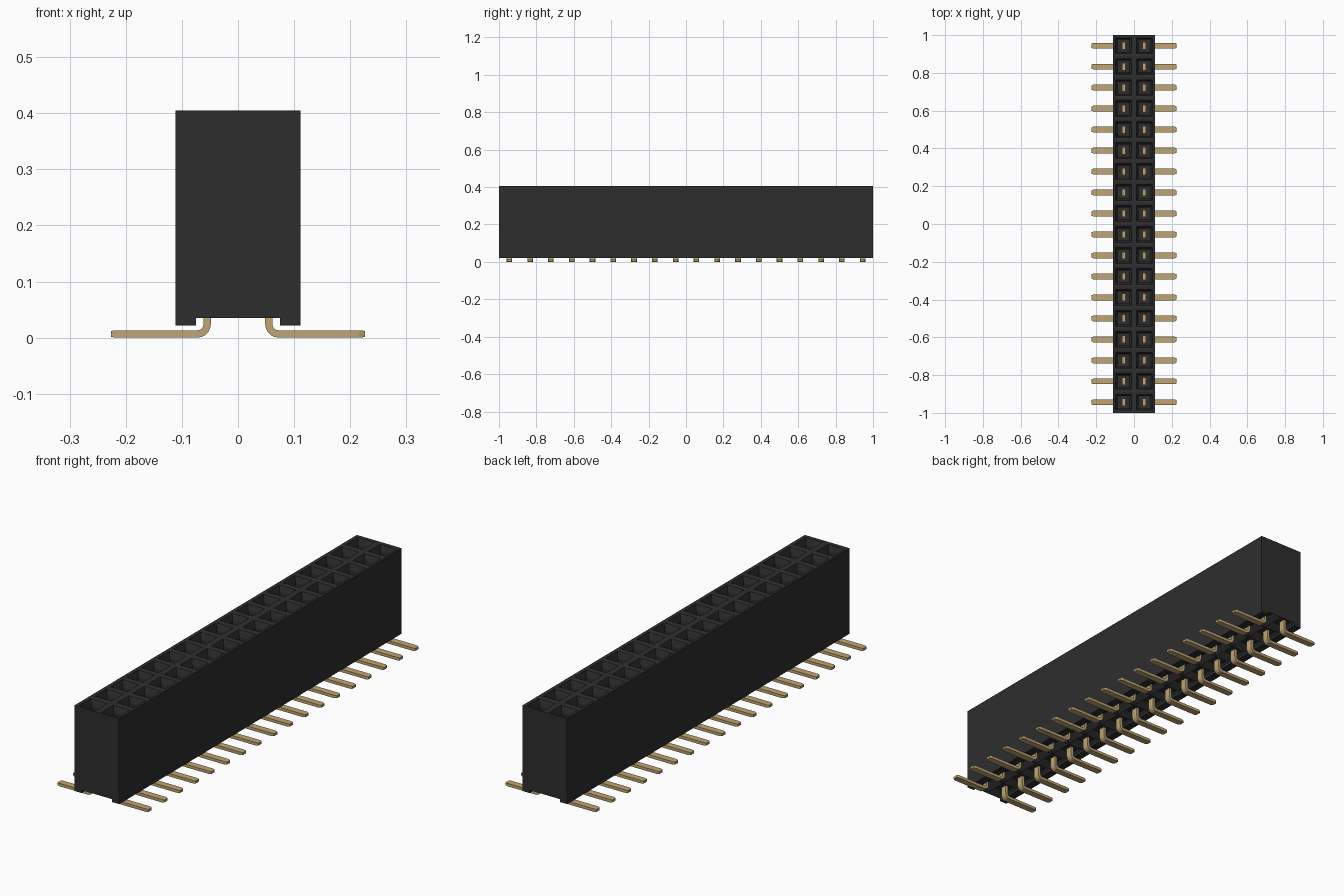
import bpy
import bmesh
import math
from mathutils import Matrix

ROWS = 18
HALF_W, TOP, BASE, RAIL_Z = 0.111, 0.405, 0.035, 0.022
PITCH = 2 / ROWS
COL_X = 0.055

cube = bpy.data.objects.get("Cube")
if cube:
    bpy.data.objects.remove(cube, do_unlink=True)


def material(name, rgb):
    mat = bpy.data.materials.new(name)
    mat.use_nodes = True
    mat.diffuse_color = (*rgb, 1)
    bsdf = next(n for n in mat.node_tree.nodes if n.type == "BSDF_PRINCIPLED")
    bsdf.inputs["Base Color"].default_value = (*rgb, 1)
    return mat


black = material("black plastic", (0.027, 0.027, 0.027))
gold = material("gold metal", (0.53, 0.375, 0.17))


def finish(bm, name, mat):
    bmesh.ops.recalc_face_normals(bm, faces=bm.faces)
    mesh = bpy.data.meshes.new(name)
    bm.to_mesh(mesh)
    bm.free()
    mesh.materials.append(mat)
    obj = bpy.data.objects.new(name, mesh)
    bpy.context.collection.objects.link(obj)
    return obj


def add_box(bm, x0, x1, y0, y1, z0, z1):
    place = Matrix.Translation(((x0 + x1) / 2, (y0 + y1) / 2, (z0 + z1) / 2))
    scale = Matrix.Diagonal((x1 - x0, y1 - y0, z1 - z0, 1))
    bmesh.ops.create_cube(bm, size=1, matrix=place @ scale)


def cell_grid(bm, z):
    # One square cell per contact position
    place = Matrix.Translation((0, 0, z)) @ Matrix.Diagonal((HALF_W, 1, 1, 1))
    verts = bmesh.ops.create_grid(bm, x_segments=2, y_segments=ROWS, size=1, matrix=place)["verts"]
    return list({f for v in verts for f in v.link_faces})


def sink(bm, cells, inset, dz):
    # Inset each cell and move its inner face by dz
    bmesh.ops.inset_individual(bm, faces=cells, thickness=inset)
    bmesh.ops.translate(bm, vec=(0, 0, dz), verts=list({v for f in cells for v in f.verts}))


# Housing: walls between a socketed top and a pocketed underside
bm = bmesh.new()
top_cells = cell_grid(bm, TOP)
rim = [e for e in bm.edges if e.is_boundary]
wall = bmesh.ops.extrude_edge_only(bm, edges=rim)["geom"]
bmesh.ops.translate(bm, vec=(0, 0, BASE - TOP),
                    verts=[g for g in wall if isinstance(g, bmesh.types.BMVert)])
bottom_cells = cell_grid(bm, BASE)
for f in bottom_cells:
    f.normal_flip()
bmesh.ops.remove_doubles(bm, verts=bm.verts, dist=0.0001)
sink(bm, top_cells, 0.02, -0.002)
sink(bm, top_cells, 0.012, -0.028)
sink(bm, top_cells, 0.0005, -0.28)
sink(bm, bottom_cells, 0.035, 0.025)
finish(bm, "housing", black)

# Rails under both long edges
for side, name in ((1, "left_rail"), (-1, "right_rail")):
    bm = bmesh.new()
    xs = sorted((side * 0.075, side * HALF_W))
    add_box(bm, *xs, -1, 1, RAIL_Z, BASE)
    finish(bm, name, black)


# Pin: bent strip profile extruded along y, with a tapered tip
THICK, STEM_X, TIP_X, INNER = 0.013, 0.0485, 0.226, 0.011


def bend(radius):
    cx, cz = STEM_X + THICK + INNER, THICK + INNER
    angles = [math.pi + i * math.pi / 10 for i in range(6)]
    return [(cx + radius * math.cos(a), cz + radius * math.sin(a)) for a in angles]


def add_pin(bm, y):
    shoulder = TIP_X - 0.01
    outer = [(STEM_X, 0.1)] + bend(INNER + THICK) + [(shoulder, 0), (TIP_X, 0.001)]
    inner = [(STEM_X + THICK, 0.1)] + bend(INNER) + [(shoulder, THICK), (TIP_X, THICK - 0.001)]
    loops = []
    for x_z in zip(outer, inner):
        (xo, zo), (xi, zi) = x_z
        half = 0.011 if xo == TIP_X else 0.015
        loops.append([bm.verts.new(p) for p in (
            (xo, y - half, zo), (xo, y + half, zo), (xi, y + half, zi), (xi, y - half, zi))])
    for a, b in zip(loops, loops[1:]):
        for i in range(4):
            j = (i + 1) % 4
            bm.faces.new((a[i], a[j], b[j], b[i]))
    bm.faces.new(loops[0])
    bm.faces.new(loops[-1])


for side, word in ((1, "left"), (-1, "right")):
    pins, contacts = bmesh.new(), bmesh.new()
    for row in range(ROWS):
        y = -1 + (row + 0.5) * PITCH
        add_pin(pins, y)
        # Two spring leaves joined by a base inside each socket
        for dx in (-0.011, 0.007):
            add_box(contacts, COL_X + dx, COL_X + dx + 0.004, y - 0.017, y + 0.017, 0.09, 0.33)
        add_box(contacts, COL_X - 0.011, COL_X + 0.011, y - 0.017, y + 0.017, 0.09, 0.102)
    for bm, name in ((pins, "pins"), (contacts, "contacts")):
        bmesh.ops.scale(bm, vec=(side, 1, 1), verts=bm.verts)
        finish(bm, word + "_" + name, gold)
